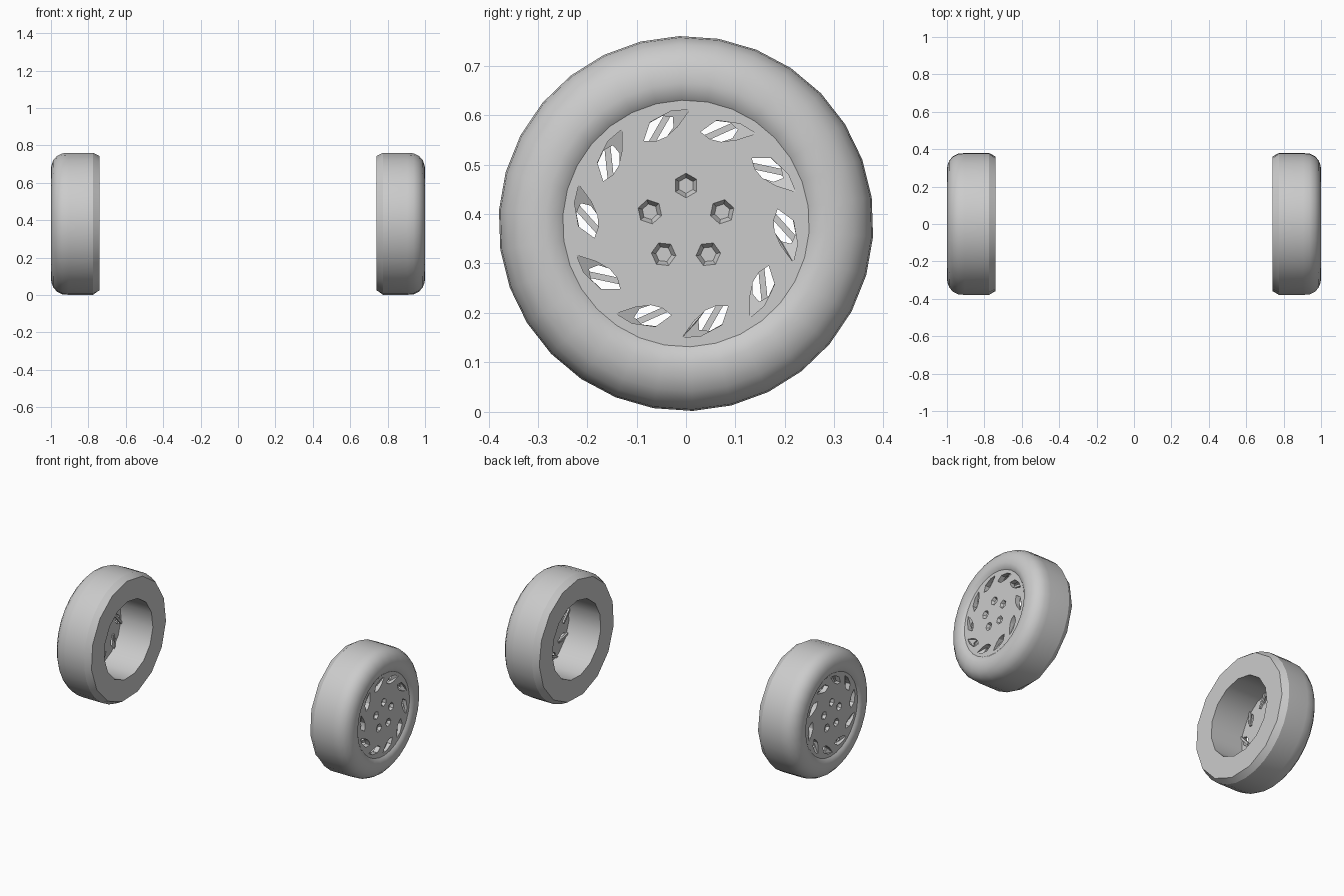
import bpy, bmesh, math
from mathutils import Matrix, Vector

if "Cube" in bpy.data.objects:
    bpy.data.objects.remove(bpy.data.objects["Cube"], do_unlink=True)

SIDES, SLOTS, BOLTS = 30, 10, 5
HUB = Vector((0, 0, 0.381))

grey = bpy.data.materials.new("light_grey")
grey.use_nodes = True
grey.diffuse_color = (0.6, 0.6, 0.6, 1)
grey.node_tree.nodes["Principled BSDF"].inputs["Base Color"].default_value = (0.6, 0.6, 0.6, 1)


def make_object(name, bm):
    bmesh.ops.recalc_face_normals(bm, faces=bm.faces)
    mesh = bpy.data.meshes.new(name)
    bm.to_mesh(mesh)
    bm.free()
    mesh.materials.append(grey)
    obj = bpy.data.objects.new(name, mesh)
    bpy.context.collection.objects.link(obj)
    return obj


def loft(bm, rings):
    """Closed skin through rings with equal point counts."""
    loops = [[bm.verts.new(p) for p in ring] for ring in rings]
    for a, b in zip(loops, loops[1:]):
        for i in range(len(a)):
            j = (i + 1) % len(a)
            bm.faces.new((a[i], a[j], b[j], b[i]))
    bm.faces.new(loops[0])
    bm.faces.new(loops[-1])


def wheel_point(x, radius, angle):
    return HUB + Vector((x, radius * math.cos(angle), radius * math.sin(angle)))


def slot_point(x, t, r, angle):
    """t runs clockwise along the rim, r runs outward."""
    c, s = math.cos(angle), math.sin(angle)
    return HUB + Vector((x, r * c + t * s, r * s - t * c))


# Tyre and disc in one turned body: (x, radius, coarse ring)
profile = [(0.985, 0.25, False), (0.995, 0.263, False), (1.0, 0.285, False),
           (0.998, 0.312, False), (0.988, 0.34, False), (0.968, 0.363, False),
           (0.94, 0.377, False), (0.905, 0.38, False), (0.775, 0.38, False),
           (0.74, 0.362, True), (0.74, 0.235, True), (0.955, 0.235, True)]
rings = []
for x, r, coarse in profile:
    ring = []
    for i in range(SIDES):
        flat = math.cos(math.tau / SIDES) if coarse and i % 2 else 1
        ring.append(wheel_point(x, r * flat, math.radians(92) + math.tau * i / SIDES))
    rings.append(ring)
bm = bmesh.new()
loft(bm, rings)
wheel = make_object("left_wheel", bm)

# Cutters: swept lens openings with a ramped tail
opening = [(-0.039, 0.184), (-0.018, 0.216), (0.01, 0.223), (0.03, 0.215),
           (0.026, 0.195), (0.008, 0.18), (-0.016, 0.177)]
scoop = [(-0.018, 0.217, 0.025), (0.03, 0.228, 0.018), (0.067, 0.221, 0.0),
         (0.034, 0.194, 0.018), (0.008, 0.181, 0.025)]
bm_open, bm_scoop, bm_hex, bm_fin = [bmesh.new() for _ in range(4)]
for k in range(SLOTS):
    a = math.radians(69) + math.tau * k / SLOTS
    loft(bm_open, [[slot_point(x, t, r, a) for t, r in opening] for x in (0.93, 1.02)])
    loft(bm_scoop, [[slot_point(0.984 - d, t, r, a) for t, r, d in scoop],
                    [slot_point(1.02, t, r, a) for t, r, d in scoop]])
    # Slanted fin behind each opening
    bar = [(-0.035, 0.175), (0.027, 0.237), (0.036, 0.228), (-0.026, 0.166)]
    loft(bm_fin, [[slot_point(x, t, r, a) for t, r in bar] for x in (0.945, 0.956)])

# Cutters: tapered hexagonal bolt sockets
for k in range(BOLTS):
    a = math.pi / 2 + math.tau * k / BOLTS
    centre = wheel_point(0, 0.077, a)
    loft(bm_hex, [[centre + Vector((x, r * math.cos(a + i * math.pi / 3),
                                    r * math.sin(a + i * math.pi / 3)))
                   for i in range(6)] for x, r in ((0.968, 0.016), (0.985, 0.025), (1.0, 0.025))])

for name, bm in (("opening_cutter", bm_open), ("scoop_cutter", bm_scoop),
                 ("socket_cutter", bm_hex)):
    cutter = make_object(name, bm)
    cutter.hide_render = True
    mod = wheel.modifiers.new(name, "BOOLEAN")
    mod.operation, mod.solver, mod.object = "DIFFERENCE", "EXACT", cutter
    bpy.context.view_layer.objects.active = wheel
    bpy.ops.object.modifier_apply(modifier=name)
    bpy.data.objects.remove(cutter, do_unlink=True)
fins = make_object("left_slot_fins", bm_fin)

# Smooth rounded tyre, crisp creases
bpy.ops.object.select_all(action="DESELECT")
wheel.select_set(True)
bpy.context.view_layer.objects.active = wheel
bpy.ops.object.shade_smooth_by_angle(angle=math.radians(26))

# Opposite wheel is a mirror image
for source, name in ((wheel, "right_wheel"), (fins, "right_slot_fins")):
    copy = bpy.data.objects.new(name, source.data.copy())
    copy.data.transform(Matrix.Scale(-1, 4, (1, 0, 0)))
    copy.data.flip_normals()
    bpy.context.collection.objects.link(copy)
